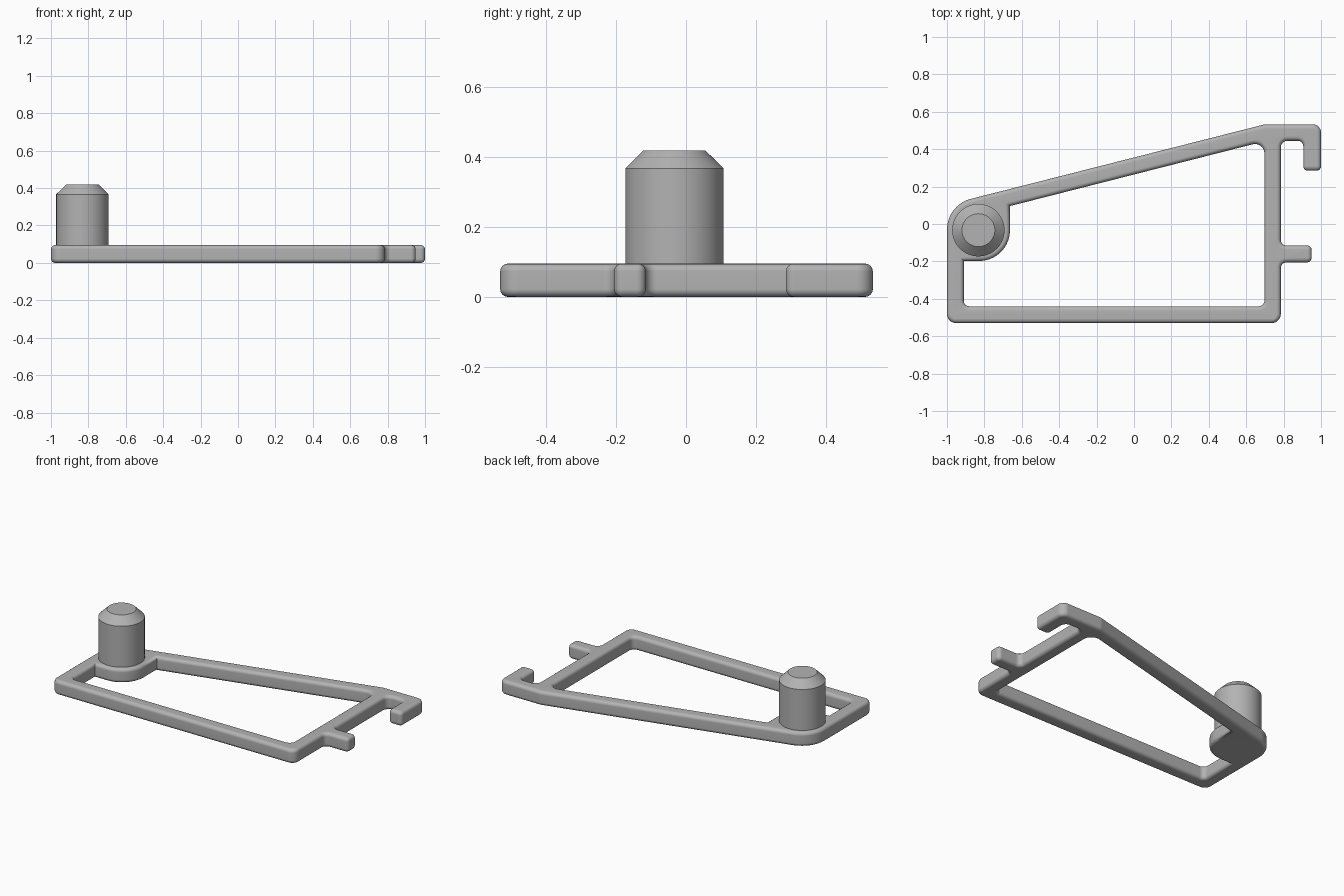
import bpy
import bmesh
import math
from mathutils import Vector

if "Cube" in bpy.data.objects:
    bpy.data.objects.remove(bpy.data.objects["Cube"], do_unlink=True)

THICK = 0.095
EDGE = 0.022

grey = bpy.data.materials.new("plain grey")
grey.use_nodes = True
colour = (0.45, 0.45, 0.45, 1)
grey.diffuse_color = colour
grey.node_tree.nodes["Principled BSDF"].inputs["Base Color"].default_value = colour


def rounded(corners, steps=10):
    """Turn (x, y, radius) corners into a filleted outline."""
    points = []
    for i, (x, y, r) in enumerate(corners):
        p = Vector((x, y))
        a = (Vector(corners[i - 1][:2]) - p).normalized()
        b = (Vector(corners[(i + 1) % len(corners)][:2]) - p).normalized()
        if r == 0:
            points.append(p)
            continue
        half = a.angle(b) / 2
        centre = p + (a + b).normalized() * r / math.sin(half)
        start = p + a * r / math.tan(half) - centre
        end = p + b * r / math.tan(half) - centre
        sweep = start.angle_signed(end)
        for k in range(steps + 1):
            t = k / steps
            s = (math.sin((1 - t) * sweep) * start + math.sin(t * sweep) * end) / math.sin(sweep)
            points.append(centre + s)
    return points


def finish(obj, angle):
    obj.data.materials.clear()
    obj.data.materials.append(grey)
    bpy.ops.object.select_all(action='DESELECT')
    obj.select_set(True)
    bpy.context.view_layer.objects.active = obj
    bpy.ops.object.shade_smooth_by_angle(angle=math.radians(angle))
    weighted = obj.modifiers.new("even shading", 'WEIGHTED_NORMAL')
    weighted.keep_sharp = True


# Flat frame outline: lower bar, side tab, hook, sloping bar, round boss
outer = [
    (-1, -0.53, 0.05), (0.785, -0.53, 0.05),
    (0.785, -0.205, 0.03), (0.95, -0.205, 0.025),
    (0.95, -0.115, 0.025), (0.785, -0.115, 0.03),
    (0.785, 0.445, 0.035), (0.905, 0.445, 0.03),
    (0.905, 0.285, 0.024), (1, 0.285, 0.024),
    (1, 0.533, 0.045), (0.70, 0.533, 0.08),
    (-1, 0.102, 0.17),
]
# Window inside the frame, following the boss at its upper left
window = [
    (-0.91, -0.44, 0.03), (0.697, -0.44, 0.03),
    (0.697, 0.442, 0.05), (-0.663, 0.096, 0),
    (-0.663, -0.198, 0.165), (-0.91, -0.198, 0),
]

curve = bpy.data.curves.new("frame_outline", 'CURVE')
curve.dimensions = '2D'
curve.fill_mode = 'BOTH'
curve.extrude = THICK / 2 - EDGE
curve.bevel_depth = EDGE
curve.bevel_resolution = 3
curve.offset = -EDGE
for corners in (outer, window):
    points = rounded(corners)
    spline = curve.splines.new('POLY')
    spline.points.add(len(points) - 1)
    for target, p in zip(spline.points, points):
        target.co = (p.x, p.y, 0, 1)
    spline.use_cyclic_u = True

# Turn the rounded outline into a closed solid
helper = bpy.data.objects.new("frame_outline", curve)
bpy.context.collection.objects.link(helper)
bpy.context.view_layer.update()
mesh = bpy.data.meshes.new_from_object(helper.evaluated_get(bpy.context.evaluated_depsgraph_get()))
bpy.data.objects.remove(helper)
bm = bmesh.new()
bm.from_mesh(mesh)
bmesh.ops.remove_doubles(bm, verts=bm.verts, dist=0.0002)
bmesh.ops.translate(bm, verts=bm.verts, vec=(0, 0, THICK / 2))
bmesh.ops.recalc_face_normals(bm, faces=bm.faces)
bm.to_mesh(mesh)
bm.free()
mesh.name = "frame"
frame = bpy.data.objects.new("frame", mesh)
bpy.context.collection.objects.link(frame)
finish(frame, 40)

# Pivot pin with a chamfered tip, standing on the boss
bm = bmesh.new()
sides = 64
rings = []
for radius, z in ((0.14, 0.05), (0.14, 0.367), (0.088, 0.418)):
    rings.append([bm.verts.new((radius * math.cos(math.tau * k / sides),
                                radius * math.sin(math.tau * k / sides), z))
                  for k in range(sides)])
for low, high in zip(rings, rings[1:]):
    for k in range(sides):
        n = (k + 1) % sides
        bm.faces.new((low[k], low[n], high[n], high[k]))
bm.faces.new(rings[-1])
bm.faces.new(rings[0][::-1])
mesh = bpy.data.meshes.new("pivot_pin")
bm.to_mesh(mesh)
bm.free()
pin = bpy.data.objects.new("pivot_pin", mesh)
pin.location = (-0.832, -0.033, 0)
bpy.context.collection.objects.link(pin)
finish(pin, 30)
